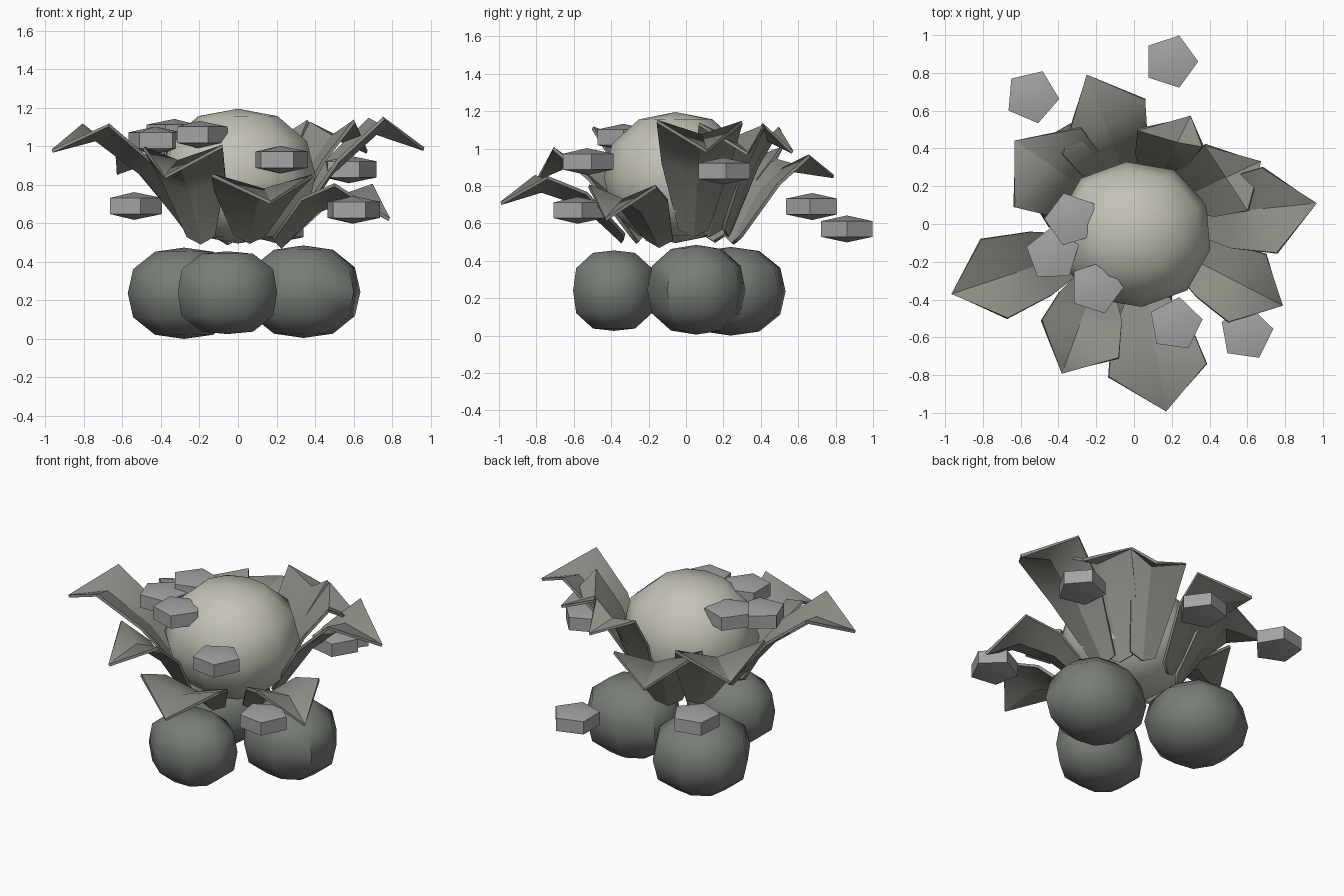
import bpy, bmesh, math
from mathutils import Vector

if "Cube" in bpy.data.objects:
    bpy.data.objects.remove(bpy.data.objects["Cube"])


def material(name, rgb):
    m = bpy.data.materials.new(name)
    m.diffuse_color = (*rgb, 1)
    m.use_nodes = True
    m.node_tree.nodes["Principled BSDF"].inputs["Base Color"].default_value = m.diffuse_color
    return m


ROCK = material("dark_stone", (0.185, 0.205, 0.18))
HEART = material("pale_stone", (0.55, 0.54, 0.47))
LEAF = material("leaf_grey", (0.27, 0.265, 0.235))
CHIP = material("chip_grey", (0.37, 0.37, 0.375))


def finish(name, bm, angle, mat, thickness=0):
    bmesh.ops.recalc_face_normals(bm, faces=bm.faces)
    me = bpy.data.meshes.new(name)
    bm.to_mesh(me)
    bm.free()
    me.materials.append(mat)
    ob = bpy.data.objects.new(name, me)
    bpy.context.collection.objects.link(ob)
    bpy.ops.object.select_all(action='DESELECT')
    ob.select_set(True)
    bpy.context.view_layer.objects.active = ob
    if thickness:
        mod = ob.modifiers.new("thickness", 'SOLIDIFY')
        mod.thickness = thickness
        mod.offset = 0
        bpy.ops.object.modifier_apply(modifier=mod.name)
    bpy.ops.object.shade_smooth_by_angle(angle=math.radians(angle))
    return ob


def boulder(name, loc, size, segs, rings, rot, power, mat):
    """Low-poly sphere swollen slightly toward a box."""
    bm = bmesh.new()
    bmesh.ops.create_uvsphere(bm, u_segments=segs, v_segments=rings, radius=1)
    ca, sa = math.cos(rot), math.sin(rot)
    for v in bm.verts:
        x, y, z = v.co
        p = Vector((x * ca - y * sa, x * sa + y * ca, z))
        p /= sum(abs(c) ** power for c in p) ** (1 / power)
        v.co = [c * s for c, s in zip(p, size)]
    finish(name, bm, 50, mat).location = loc


def petal(name, base, tip, left, right, half=0.08, sink=0.075, bulge=0.065):
    """Arched leaf folded along its midrib: base, waist, raised shoulders, drooping tip."""
    base, tip, left, right = map(Vector, (base, tip, left, right))
    side = (left - right).normalized() * half
    lift = Vector((0, 0, 0.04))
    centre = (left + right) / 2
    axis = (tip - base).to_2d()
    t = (centre - base).to_2d().dot(axis) / axis.length_squared
    mid = base.lerp(tip, t)
    mid.z = centre.z - sink
    waist = base.lerp(mid, 0.5) + Vector((0, 0, bulge))
    bm = bmesh.new()
    rib = [bm.verts.new(p) for p in (base, waist, mid, tip)]
    for s, shoulder in ((1, left), (-1, right)):
        b, w, h = [bm.verts.new(p) for p in
                   (base + side * s + lift, waist + (shoulder - mid) * 0.8, shoulder)]
        bm.faces.new((rib[0], rib[1], w, b)[::s])
        bm.faces.new((rib[1], rib[2], h, w)[::s])
        bm.faces.new((rib[2], rib[3], h)[::s])
    for a, b in zip(rib, rib[1:]):
        bm.edges.get((a, b)).smooth = False
    finish(name, bm, 60, LEAF, 0.018)


def chip(name, loc, turn, r=0.145, wall=0.042, peak=0.072):
    """Five-sided slab with shallow pointed caps."""
    bm = bmesh.new()
    ang = [math.radians(turn + 72 * i) for i in range(5)]
    lo = [bm.verts.new((r * math.cos(a), r * math.sin(a), -wall)) for a in ang]
    hi = [bm.verts.new((r * math.cos(a), r * math.sin(a), wall)) for a in ang]
    bot, top = bm.verts.new((0, 0, -peak)), bm.verts.new((0, 0, peak))
    for i in range(5):
        j = (i + 1) % 5
        bm.faces.new((lo[i], lo[j], hi[j], hi[i]))
        bm.faces.new((hi[i], hi[j], top))
        bm.faces.new((lo[j], lo[i], bot))
    finish(name, bm, 30, CHIP).location = loc


# Three supporting boulders
boulder("base_boulder_front", (-0.055, -0.385, 0.24), (0.265, 0.225, 0.215), 8, 6, 0.39, 2.8, ROCK)
boulder("base_boulder_right", (0.34, 0.055, 0.245), (0.298, 0.265, 0.24), 8, 6, 0.2, 2.4, ROCK)
boulder("base_boulder_back", (-0.28, 0.24, 0.237), (0.295, 0.295, 0.237), 8, 6, 0.2, 2.4, ROCK)

# Flower heart
boulder("flower_heart", (0.0, -0.055, 0.845), (0.41, 0.385, 0.35), 10, 6, 0.1, 2.2, HEART)

# Petals: base, tip, two shoulders
petals = [
    ((-0.05, 0.25, 0.49), (-0.25, 0.79, 0.85), (-0.38, 0.37, 0.97), (0.06, 0.66, 0.96)),
    ((0.12, 0.22, 0.53), (0.30, 0.57, 0.98), (0.02, 0.50, 1.11), (0.365, 0.41, 1.13)),
    ((-0.20, 0.15, 0.50), (-0.63, 0.44, 0.86), (-0.635, 0.09, 1.00), (-0.28, 0.51, 1.00)),
    ((0.21, 0.12, 0.53), (0.67, 0.33, 0.97), (0.375, 0.42, 1.12), (0.605, 0.07, 1.13)),
    ((0.26, 0.04, 0.53), (0.965, 0.11, 0.985), (0.68, 0.30, 1.14), (0.757, -0.155, 1.145)),
    ((0.22, -0.14, 0.475), (0.785, -0.43, 0.62), (0.70, -0.16, 0.797), (0.50, -0.52, 0.80)),
    ((0.06, -0.34, 0.50), (0.17, -0.99, 0.707), (0.385, -0.74, 0.845), (-0.135, -0.81, 0.85)),
    ((-0.19, -0.26, 0.495), (-0.38, -0.79, 0.84), (-0.08, -0.71, 1.0), (-0.49, -0.51, 0.99)),
    ((-0.24, -0.13, 0.53), (-0.965, -0.37, 0.975), (-0.67, -0.50, 1.11), (-0.81, -0.08, 1.11)),
]
for n, p in enumerate(petals):
    petal(f"petal_{n + 1}", *p)

# Floating five-sided chips
chips = [
    ((-0.54, 0.675, 0.69), -5), ((0.195, 0.86, 0.57), 0), ((0.575, 0.20, 0.88), 5),
    ((0.595, -0.58, 0.67), 10), ((0.22, -0.53, 0.93), 10), ((-0.20, -0.335, 1.06), 0),
    ((-0.43, -0.16, 1.03), 20), ((-0.33, 0.025, 1.07), 35),
]
for n, (loc, turn) in enumerate(chips):
    chip(f"chip_{n + 1}", loc, turn)
